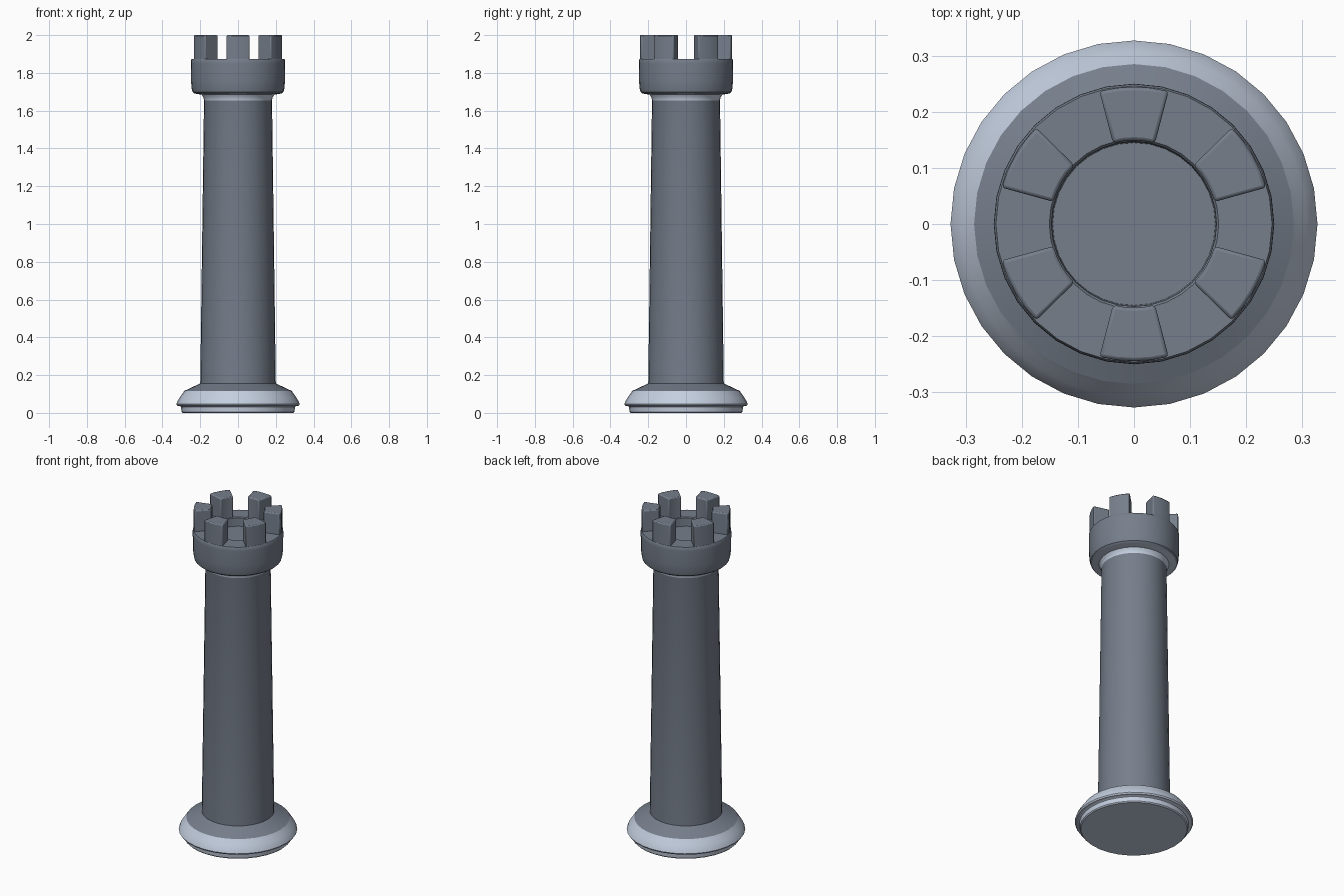
import bpy, bmesh
from math import sin, cos, pi, radians

if "Cube" in bpy.data.objects:
    bpy.data.objects.remove(bpy.data.objects["Cube"])

SEG = 32


def material(name, rgb):
    m = bpy.data.materials.new(name)
    m.diffuse_color = (*rgb, 1)
    m.use_nodes = True
    m.node_tree.nodes["Principled BSDF"].inputs["Base Color"].default_value = m.diffuse_color
    return m


DARK = material("dark_slate", (0.095 * 1.9, 0.21, 0.26))
LIGHT = material("pale_slate", (0.55, 0.62, 0.74))


def finish(bm, name, angle):
    bmesh.ops.recalc_face_normals(bm, faces=bm.faces[:])
    me = bpy.data.meshes.new(name)
    bm.to_mesh(me)
    bm.free()
    me.materials.append(DARK)
    me.materials.append(LIGHT)
    ob = bpy.data.objects.new(name, me)
    bpy.context.collection.objects.link(ob)
    bpy.ops.object.select_all(action='DESELECT')
    ob.select_set(True)
    bpy.context.view_layer.objects.active = ob
    bpy.ops.object.shade_smooth_by_angle(angle=radians(angle))
    return ob


# Revolve (radius, height) points; bands inside the pale height ranges get the pale colour
def lathe(name, profile, pale):
    bm = bmesh.new()
    rings = [[bm.verts.new((r * cos(2 * pi * i / SEG), r * sin(2 * pi * i / SEG), z))
              for i in range(SEG)] for r, z in profile]
    for a, b in zip(rings, rings[1:]):
        for i in range(SEG):
            j = (i + 1) % SEG
            bm.faces.new((a[i], a[j], b[j], b[i]))
    bm.faces.new(rings[0])
    bm.faces.new(rings[-1])
    for f in bm.faces:
        z = f.calc_center_median().z
        f.material_index = int(any(lo <= z <= hi for lo, hi in pale))
    return finish(bm, name, 30)


# Whole turned tower: pale foot, dark shaft, pale neck, dark collar with shallow well
lathe("tower_body", [
    (0.293, 0), (0.299, 0.006), (0.302, 0.032), (0.308, 0.036),
    (0.322, 0.038), (0.327, 0.046), (0.321, 0.062), (0.308, 0.083),
    (0.293, 0.104), (0.285, 0.116), (0.202, 0.155),
    (0.200, 0.156), (0.180, 1.655), (0.184, 1.672), (0.193, 1.685),
    (0.232, 1.691), (0.241, 1.699), (0.246, 1.72), (0.249, 1.76),
    (0.250, 1.85), (0.2495, 1.867), (0.246, 1.873),
    (0.151, 1.873), (0.147, 1.868), (0.145, 1.82)],
    pale=[(-0.01, 0.115), (1.656, 1.69)])


# Six wedge-shaped battlements with softened edges
def battlement(index):
    bm = bmesh.new()
    mid, half, steps = radians(90 + 60 * index), radians(14.6), 4
    angles = [mid - half + 2 * half * k / steps for k in range(steps + 1)]
    outline = [(0.2445, a) for a in angles] + [(0.149, a) for a in reversed(angles)]
    base = bm.faces.new([bm.verts.new((r * cos(a), r * sin(a), 1.86)) for r, a in outline])
    ext = bmesh.ops.extrude_face_region(bm, geom=[base])
    for v in ext["geom"]:
        if isinstance(v, bmesh.types.BMVert):
            v.co.z = 2.0
    ob = finish(bm, f"battlement_{index + 1}", 35)
    bev = ob.modifiers.new("soft_edges", 'BEVEL')
    bev.width, bev.segments = 0.006, 2
    bev.limit_method, bev.angle_limit = 'ANGLE', radians(40)


for n in range(6):
    battlement(n)
